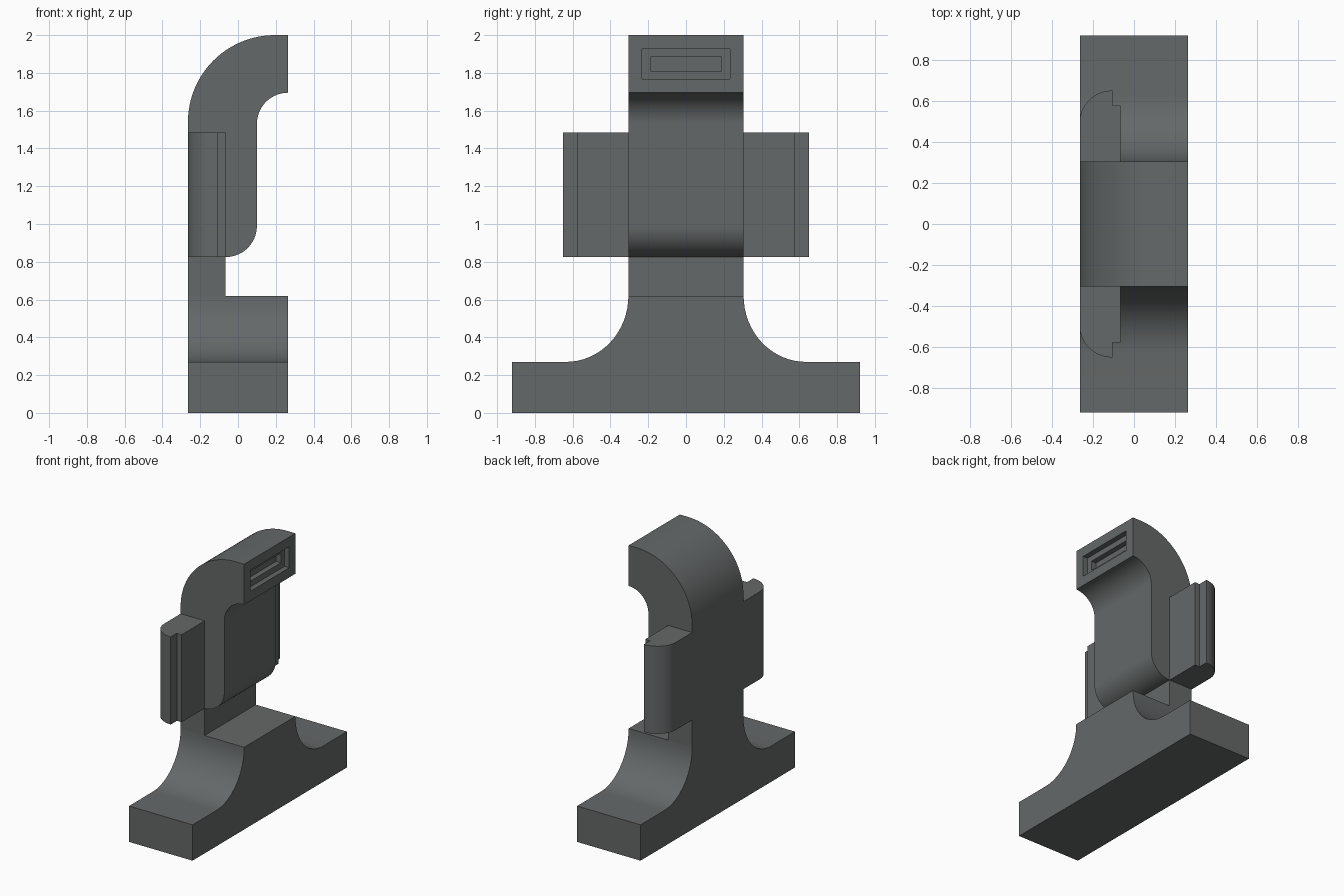
import bpy, bmesh, math
from mathutils import Vector

if "Cube" in bpy.data.objects:
    bpy.data.objects.remove(bpy.data.objects["Cube"])

grey = bpy.data.materials.new("dark_grey")
grey.diffuse_color = (0.13, 0.14, 0.14, 1)
grey.use_nodes = True
grey.node_tree.nodes["Principled BSDF"].inputs["Base Color"].default_value = grey.diffuse_color


def arc(cx, cy, rx, ry, a0, a1, n=16):
    """Points on an elliptical arc, angles in degrees."""
    out = []
    for i in range(n + 1):
        a = math.radians(a0 + (a1 - a0) * i / n)
        out.append((cx + rx * math.cos(a), cy + ry * math.sin(a)))
    return out


def prism(profile, place, lo, hi):
    """Extrude a 2D profile from lo to hi; place maps (u, v, depth) to xyz."""
    bm = bmesh.new()
    a = [bm.verts.new(place(u, v, lo)) for u, v in profile]
    b = [bm.verts.new(place(u, v, hi)) for u, v in profile]
    bm.faces.new(a)
    bm.faces.new(b)
    n = len(a)
    for i in range(n):
        j = (i + 1) % n
        bm.faces.new((a[i], a[j], b[j], b[i]))
    bmesh.ops.recalc_face_normals(bm, faces=bm.faces)
    return bm


def finish(bm, name):
    me = bpy.data.meshes.new(name)
    bm.normal_update()
    bm.to_mesh(me)
    bm.free()
    me.materials.append(grey)
    me.shade_smooth()
    me.set_sharp_from_angle(angle=math.radians(30))
    ob = bpy.data.objects.new(name, me)
    bpy.context.collection.objects.link(ob)
    return ob


# Flared foot: profile in y-z, extruded along x
right = [(0.92, 0), (0.92, 0.27)] + arc(0.635, 0.62, 0.33, 0.35, 270, 180)
left = [(-y, z) for y, z in reversed(right)]
finish(prism(right + left, lambda u, v, d: (d, u, v), -0.265, 0.265), "foot")

# Hooked column: profile in x-z, extruded along y
hook = [(-0.265, 0.62)]
hook += arc(0.195, 1.54, 0.46, 0.46, 180, 90, 24)
hook += [(0.265, 2.0)]
hook += arc(0.265, 1.53, 0.165, 0.165, 90, 180)
hook += arc(-0.065, 0.99, 0.165, 0.165, 0, -90)
hook += [(-0.065, 0.62)]
bm = prism(hook, lambda u, v, d: (u, d, v), -0.305, 0.305)

# Stepped rectangular socket in the end of the hook
end = max((f for f in bm.faces if f.normal.x > 0.99),
          key=lambda f: f.calc_center_median().z)
for margin in (0.073, 0.043):
    bmesh.ops.inset_region(bm, faces=[end], thickness=margin, use_even_offset=True)
    end = bmesh.ops.extrude_discrete_faces(bm, faces=[end])["faces"][0]
    bmesh.ops.translate(bm, verts=end.verts, vec=Vector((-0.04, 0, 0)))
finish(bm, "hooked_column")

# Side wings: profile in x-y, extruded along z, one per side
wing = [(-0.265, 0.305)]
wing += arc(-0.105, 0.5, 0.16, 0.152, 180, 90)
wing += [(-0.105, 0.578), (-0.065, 0.578), (-0.065, 0.305)]
for side, name in ((-1, "wing_front"), (1, "wing_back")):
    finish(prism(wing, lambda u, v, d: (u, v * side, d), 0.825, 1.485), name)
